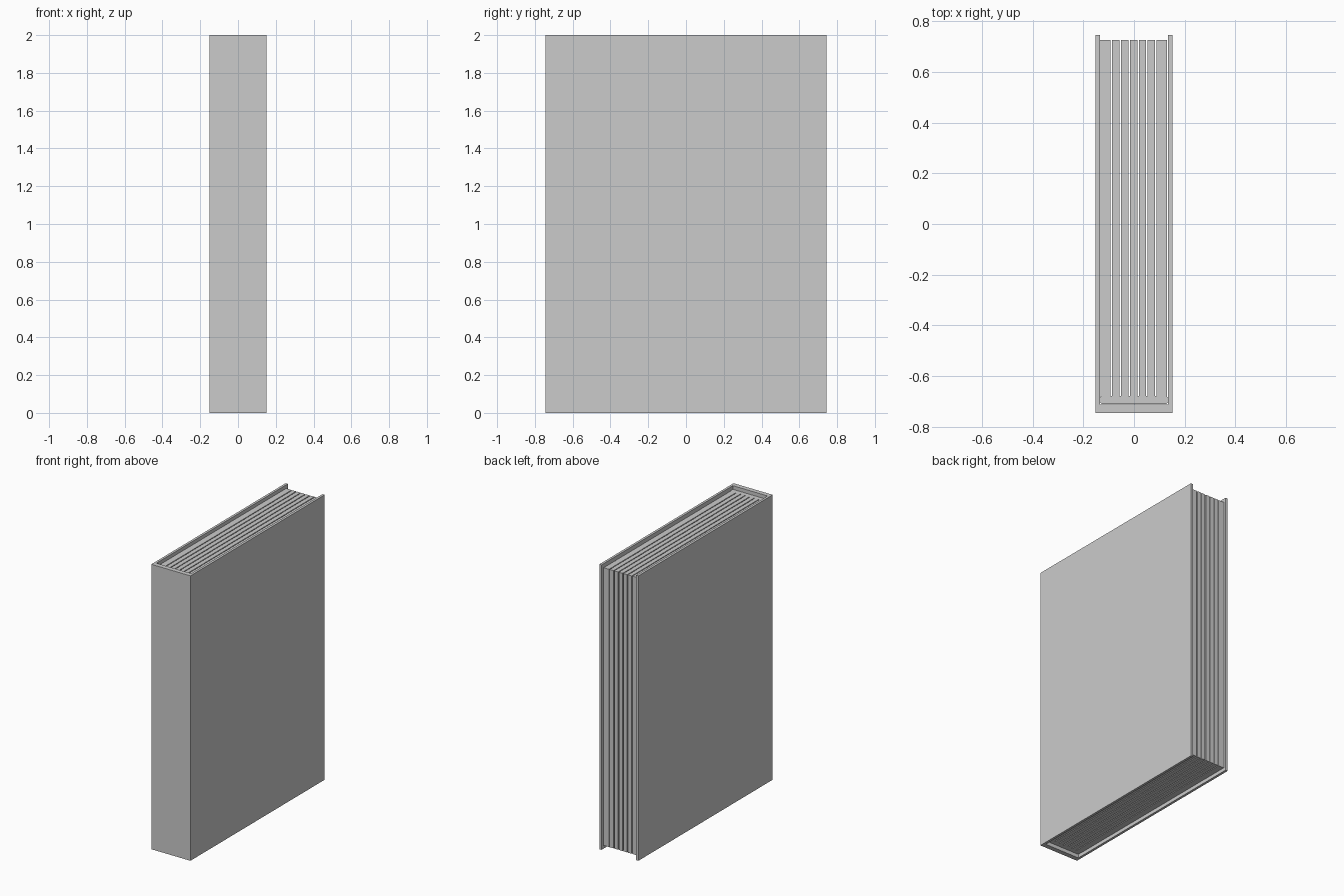
import bpy, bmesh

if "Cube" in bpy.data.objects:
    bpy.data.objects.remove(bpy.data.objects["Cube"])

def box(name, x0, x1, y0, y1, z0, z1):
    prism(name, [(x0, y0), (x1, y0), (x1, y1), (x0, y1)], z0, z1)

def prism(name, outline, z0, z1):
    bm = bmesh.new()
    face = bm.faces.new([bm.verts.new((x, y, z0)) for x, y in outline])
    top = bmesh.ops.extrude_face_region(bm, geom=[face])["geom"]
    bmesh.ops.translate(bm, vec=(0, 0, z1 - z0),
                        verts=[v for v in top if isinstance(v, bmesh.types.BMVert)])
    bmesh.ops.recalc_face_normals(bm, faces=bm.faces)
    me = bpy.data.meshes.new(name)
    bm.to_mesh(me)
    bm.free()
    ob = bpy.data.objects.new(name, me)
    bpy.context.collection.objects.link(ob)
    return ob

W, D, T = 0.152, 0.745, 0.017
INNER = W - T

# Cover: two boards and a spine as one U-shaped profile
prism("cover", [(-W, D), (-W, -D), (W, -D), (W, D), (INNER, D),
                (INNER, -0.712), (-INNER, -0.712), (-INNER, D)], 0, 2)

# Page sections separated by narrow gaps
Z0, Z1 = 0.025, 1.975
cuts = [-0.135, -0.09, -0.055, -0.0195, 0.016, 0.051, 0.0865, 0.133]
for i, (a, b) in enumerate(zip(cuts, cuts[1:])):
    box(f"pages_{i + 1}", a if i == 0 else a + 0.003, b - 0.003, -0.68, 0.727, Z0, Z1)

# Light binding strip with clipped corners behind the pages
c = 0.007
x, y0, y1 = 0.134, -0.711, -0.679
strip = prism("binding_strip", [(-x + c, y0), (x - c, y0), (x, y0 + c), (x, y1 - c),
                                (x - c, y1), (-x + c, y1), (-x, y1 - c), (-x, y0 + c)], Z0, Z1)
mat = bpy.data.materials.new("binding_light")
mat.diffuse_color = (0.9, 0.9, 0.9, 1)
mat.use_nodes = True
mat.node_tree.nodes["Principled BSDF"].inputs["Base Color"].default_value = mat.diffuse_color
strip.data.materials.append(mat)
